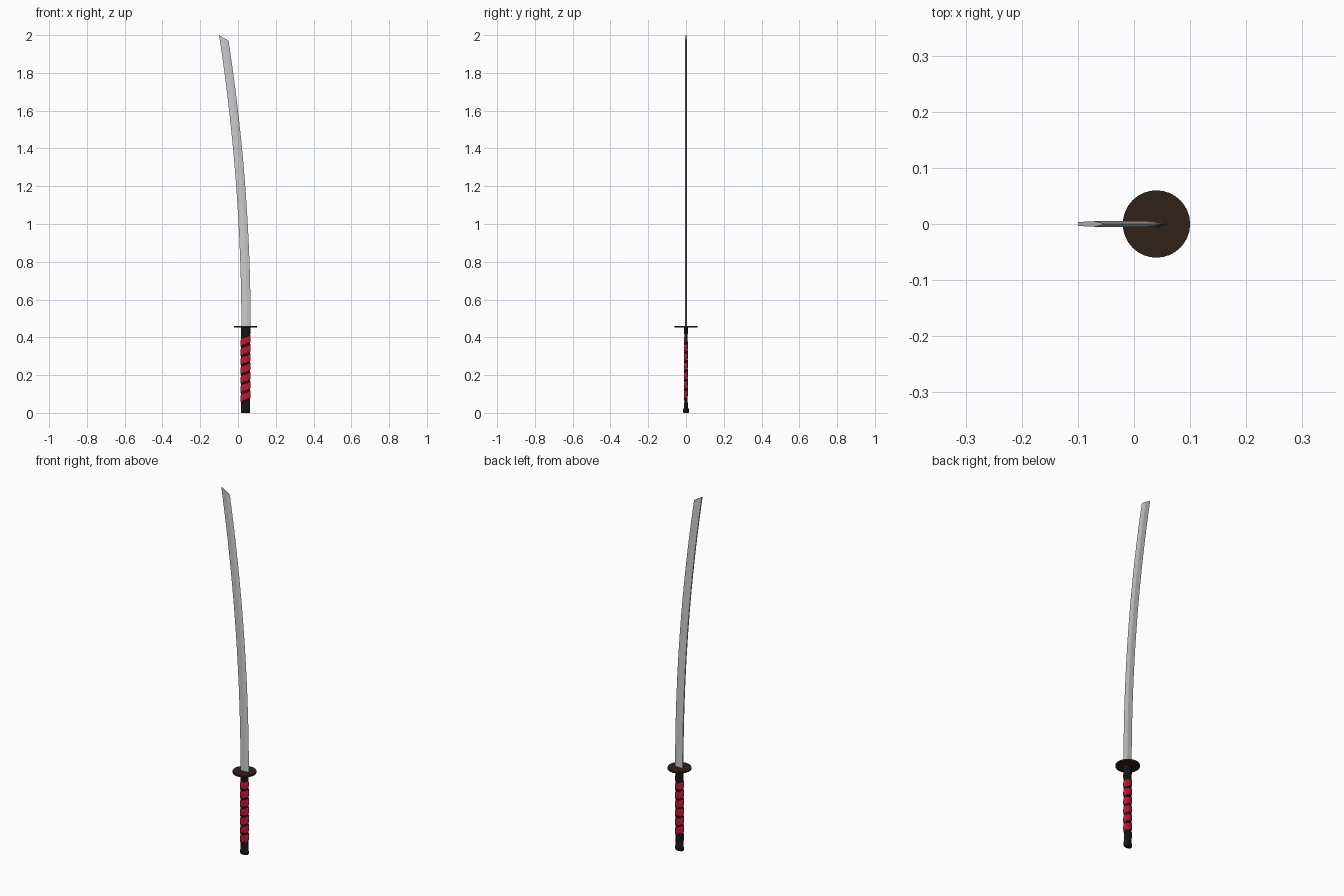
import bpy, bmesh, math

if "Cube" in bpy.data.objects:
    bpy.data.objects.remove(bpy.data.objects["Cube"])

CX = 0.04  # handle axis


def material(name, rgb):
    m = bpy.data.materials.new(name)
    m.diffuse_color = (*rgb, 1)
    m.use_nodes = True
    m.node_tree.nodes["Principled BSDF"].inputs["Base Color"].default_value = m.diffuse_color
    return m


black = material("black", (0.008, 0.008, 0.008))
red = material("red", (0.55, 0.008, 0.035))
brown = material("dark_brown", (0.028, 0.016, 0.01))


def loft(name, rings, mat=None, angle=30):
    """Skin a list of equal closed rings and cap both ends."""
    bm = bmesh.new()
    vs = [[bm.verts.new(p) for p in r] for r in rings]
    n = len(vs[0])
    for a, b in zip(vs, vs[1:]):
        for i in range(n):
            j = (i + 1) % n
            bm.faces.new((a[i], a[j], b[j], b[i]))
    bm.faces.new(vs[0][::-1])
    bm.faces.new(vs[-1])
    bmesh.ops.recalc_face_normals(bm, faces=bm.faces)
    me = bpy.data.meshes.new(name)
    bm.to_mesh(me)
    bm.free()
    ob = bpy.data.objects.new(name, me)
    bpy.context.collection.objects.link(ob)
    if mat:
        me.materials.append(mat)
    bpy.ops.object.select_all(action='DESELECT')
    ob.select_set(True)
    bpy.context.view_layer.objects.active = ob
    bpy.ops.object.shade_smooth_by_angle(angle=math.radians(angle))
    return ob


def oval(rx, ry, z, n=32):
    return [(CX + rx * math.cos(2 * math.pi * i / n),
             ry * math.sin(2 * math.pi * i / n), z) for i in range(n)]


# Curved blade: flat spine on the left, ridge, cutting edge on the right, slanted tip
section = [(0, -0.0035), (0.6, -0.005), (1, 0), (0.6, 0.005), (0, 0.0035)]
rings = []
for k in range(33):
    t = k / 32
    left, right = 0.018 - 0.118 * t * t, 0.067 - 0.117 * t * t
    rings.append([(left + (right - left) * u, y, 0.45 + t * (1.55 - 0.03 * u))
                  for u, y in section])
loft("blade", rings, angle=10)

# Round guard
loft("guard", [oval(0.06, 0.06, 0.452), oval(0.06, 0.06, 0.461)], brown)

# Handle core, collar under the guard, and butt cap
loft("handle_core", [oval(0.023, 0.009, 0.02), oval(0.023, 0.009, 0.44)], black)
loft("collar", [oval(0.025, 0.011, 0.418), oval(0.025, 0.011, 0.453)], black)
loft("butt_cap", [oval(0.022, 0.013, 0), oval(0.024, 0.015, 0.004),
                  oval(0.024, 0.015, 0.02), oval(0.023, 0.011, 0.026),
                  oval(0.023, 0.010, 0.055)], black)

# Red cord: a bulged ribbon wound round the handle
pitch, turns, steps = 0.049, 6.5, 32
profile = [(-0.002, -0.0205), (0.0025, -0.018), (0.004, -0.008),
           (0.004, 0.008), (0.0025, 0.018), (-0.002, 0.0205)]
rings = []
for k in range(int(turns * steps) + 1):
    a = math.pi + 2 * math.pi * k / steps
    z = 0.075 + pitch * k / steps
    rings.append([(CX + (0.023 + r) * math.cos(a), (0.009 + r * 0.7) * math.sin(a), z + h)
                  for r, h in profile])
loft("handle_wrap", rings, red, 40)
